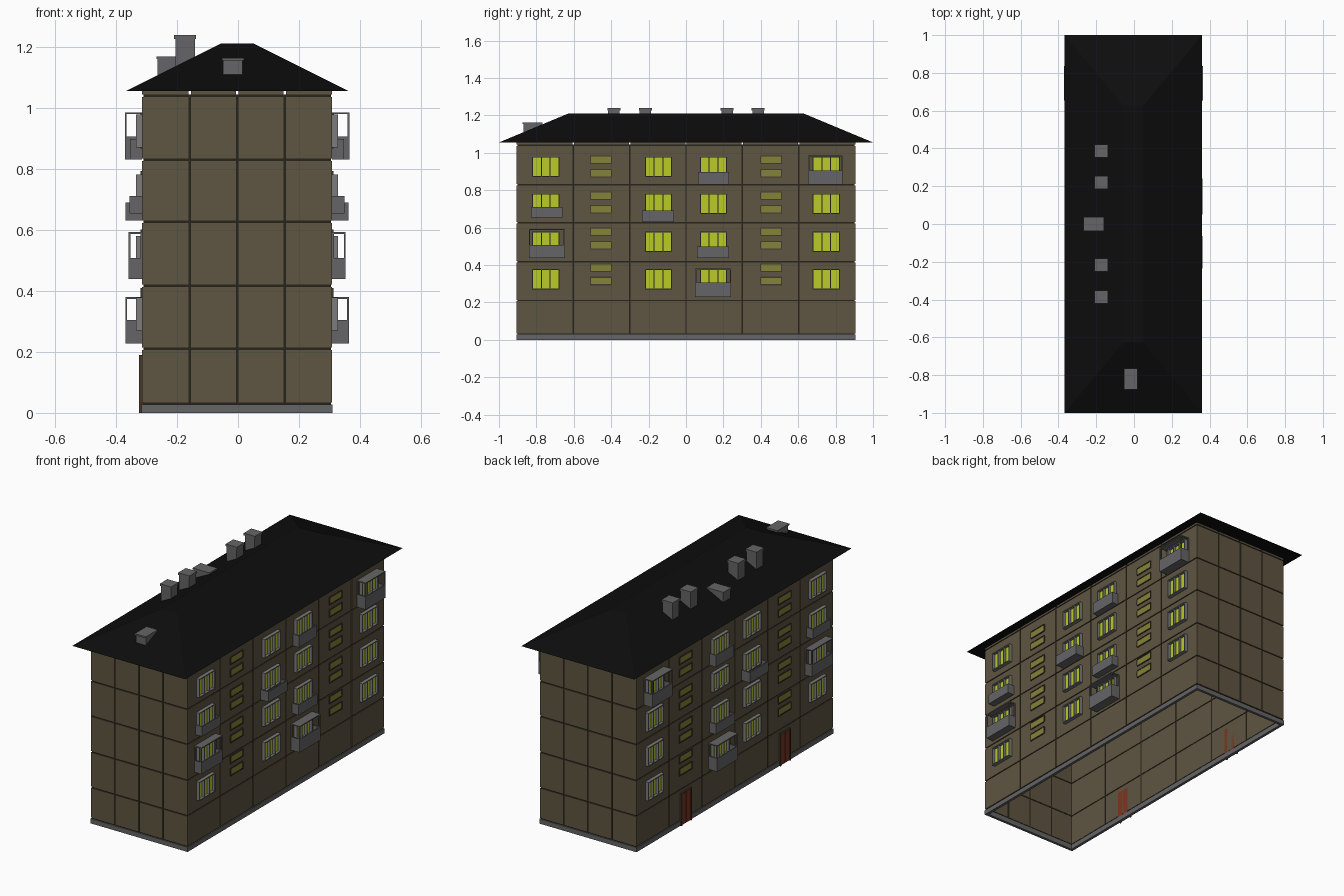
import bpy, bmesh
from mathutils import Vector

if "Cube" in bpy.data.objects:
    bpy.data.objects.remove(bpy.data.objects["Cube"])

CX = -0.003                      # the block sits slightly left of centre
HX, HY = 0.311, 0.905            # half sizes of the walls
FLOORS = [0.03, 0.21, 0.417, 0.626, 0.83, 1.04, 1.057]


def material(name, rgb):
    m = bpy.data.materials.new(name)
    m.diffuse_color = (*rgb, 1)
    m.use_nodes = True
    m.node_tree.nodes["Principled BSDF"].inputs["Base Color"].default_value = m.diffuse_color
    return m


WALL = material("wall_brown", (0.114, 0.091, 0.053))
SEAM = material("seam_dark", (0.02, 0.017, 0.011))
ROOF = material("roof_black", (0.004, 0.004, 0.004))
CONC = material("concrete", (0.13, 0.13, 0.135))
FRAME = material("frame_grey", (0.2, 0.2, 0.2))
LIT = material("lit_glass", (0.5, 0.6, 0.02))
DIM = material("dim_glass", (0.23, 0.23, 0.04))
WOOD = material("dark_wood", (0.06, 0.04, 0.025))
DOOR = material("door_red", (0.2, 0.035, 0.015))


def finish(name, bm, mat):
    bmesh.ops.recalc_face_normals(bm, faces=bm.faces)
    me = bpy.data.meshes.new(name)
    bm.to_mesh(me)
    bm.free()
    me.materials.append(mat)
    ob = bpy.data.objects.new(name, me)
    bpy.context.collection.objects.link(ob)
    return ob


def boxes(name, items, mat):
    """One object from boxes given as (x0, x1, y0, y1, z0, z1)."""
    bm = bmesh.new()
    for x0, x1, y0, y1, z0, z1 in items:
        vs = bmesh.ops.create_cube(bm, size=1)["verts"]
        mid = Vector((x0 + x1, y0 + y1, z0 + z1)) / 2
        for v in vs:
            v.co = Vector((v.co.x * abs(x1 - x0), v.co.y * (y1 - y0), v.co.z * (z1 - z0))) + mid
            v.co.x += CX
    return finish(name, bm, mat)


def ring(hx, hy, t, z0, z1):
    """Four wall strips forming a hollow rectangle."""
    return [(-hx, -hx + t, -hy, hy, z0, z1), (hx - t, hx, -hy, hy, z0, z1),
            (-hx + t, hx - t, -hy, -hy + t, z0, z1), (-hx + t, hx - t, hy - t, hy, z0, z1)]


def out(s, d0, d1, *rest):
    """Box on side s reaching from d0 to d1 outside the wall face."""
    return (s * (HX + d0), s * (HX + d1), *rest)


# wall panels with recessed seams between them
G, T = 0.004, 0.012
panels, seams = [], []
ys = [-HY + i * HY / 3 for i in range(7)]
xs = [-HX + i * HX / 2 for i in range(5)]
for z0, z1 in zip(FLOORS[:-1], FLOORS[1:]):
    z0, z1 = z0 + G, z1 - G / 2 if z1 > 1.05 else z1 - G
    for a, b in zip(ys[:-1], ys[1:]):
        a, b = (a if a == ys[0] else a + G), (b if b == ys[-1] else b - G)
        panels += [(HX - T, HX, a, b, z0, z1), (-HX, -HX + T, a, b, z0, z1)]
    for a, b in zip(xs[:-1], xs[1:]):
        a, b = (a + T if a == xs[0] else a + G), (b - T if b == xs[-1] else b - G)
        panels += [(a, b, -HY, -HY + T, z0, z1), (a, b, HY - T, HY, z0, z1)]
boxes("wall_panels", panels, WALL)

for z in FLOORS[:-1]:
    seams += ring(HX - 0.004, HY - 0.004, 0.006, z - G, z + G)
for s in (-1, 1):
    for y in ys[1:-1]:
        seams.append(out(s, -0.010, -0.004, y - G, y + G, 0.03, 1.04))
    for x in xs[1:-1]:
        a, b = sorted((s * (HY - 0.010), s * (HY - 0.004)))
        seams.append((x - G, x + G, a, b, 0.03, 1.04))
boxes("panel_seams", seams, SEAM)

# plinth
boxes("plinth", ring(HX + 0.002, HY + 0.002, 0.016, 0, 0.027), CONC)

# windows on both long sides
glass, frames, dim, dimframes = [], [], [], []
W, H, D, B = 0.070, 0.052, 0.020, 0.005
for s in (-1, 1):
    for y in (-0.75, -0.147, 0.147, 0.75):
        for z in (0.324, 0.525, 0.726, 0.924):
            glass.append(out(s, 0, 0.004, y - W, y + W, z - H, z + H))
            for k in range(4):
                m = y - W + k * 2 * W / 3
                frames.append(out(s, 0, D, m - B / 2, m + B / 2, z - H, z + H))
            for e in (-H, H):
                frames.append(out(s, 0, D, y - W - B / 2, y + W + B / 2, z + e - B / 2, z + e + B / 2))
    for y in (-0.455, 0.455):
        for k in range(4):
            for zc in (0.314, 0.386):
                z = zc + k * 0.192
                dim.append(out(s, 0, 0.003, y - 0.055, y + 0.055, z - 0.018, z + 0.018))
                for e in (-1, 1):
                    dimframes.append(out(s, 0, 0.005, y - 0.058, y + 0.058, z + e * 0.02 - 0.003, z + e * 0.02 + 0.003))
                    dimframes.append(out(s, 0, 0.005, y + e * 0.056 - 0.003, y + e * 0.056 + 0.003, z - 0.018, z + 0.018))
boxes("window_glass", glass, LIT)
boxes("window_frames", frames, FRAME)
boxes("stair_window_glass", dim, DIM)
boxes("stair_window_frames", dimframes, WOOD)

# balconies: y centre, half width, bottom, parapet top, depth, canopy top (0 = open)
BALCONIES = [
    (0.147, 0.083, 0.83, 0.898, 0.040, 0),
    (0.745, 0.092, 0.83, 0.905, 0.057, 0.985),
    (-0.745, 0.084, 0.653, 0.71, 0.041, 0),
    (-0.149, 0.086, 0.63, 0.69, 0.054, 0),
    (-0.744, 0.096, 0.438, 0.507, 0.045, 0.592),
    (0.145, 0.086, 0.438, 0.498, 0.042, 0),
    (0.145, 0.096, 0.228, 0.305, 0.055, 0.38),
]
trays, canopies = [], []
P = 0.006
for s in (-1, 1):
    for y, w, z0, z1, d, top in BALCONIES:
        trays.append(out(s, 0, d, y - w, y + w, z0, z0 + P))
        trays.append(out(s, d - P, d, y - w, y + w, z0 + P, z1))
        for a in (y - w, y + w - P):
            trays.append(out(s, 0, d - P, a, a + P, z0 + P, z1))
        if top:
            canopies.append(out(s, 0, d, y - w, y + w, top - P, top))
            for a in (y - w, y + w - P):
                canopies.append(out(s, d - P, d, a, a + P, z1, top - P))
                canopies.append(out(s, 0, P, a, a + P, z1, top - P))
boxes("balcony_parapets", trays, CONC)
boxes("balcony_canopies", canopies, CONC)

# entrance doors on the left side
leaves, jambs = [], []
for y in (-0.455, 0.455):
    for e in (-1, 1):
        a, b = sorted((y + e * 0.002, y + e * 0.04))
        leaves.append(out(-1, -0.012, 0.006, a, b, 0.002, 0.182))
        jambs.append(out(-1, 0, 0.010, y + e * 0.043 - 0.004, y + e * 0.043 + 0.004, 0, 0.182))
    jambs.append(out(-1, 0, 0.010, y - 0.047, y + 0.047, 0.182, 0.19))
    jambs.append(out(-1, 0, 0.004, y - 0.002, y + 0.002, 0.002, 0.182))
boxes("entrance_doors", leaves, DOOR)
boxes("door_frames", jambs, WOOD)

# hipped roof with a flat top
bm = bmesh.new()
for v in bmesh.ops.create_cube(bm, size=2)["verts"]:
    up = v.co.z > 0
    v.co = Vector((v.co.x * (0.054 if up else 0.364) + CX,
                   v.co.y * (0.628 if up else 1.0), 1.21 if up else 1.055))
finish("roof", bm, ROOF)

# chimneys with caps
stacks = []
for y in (-0.386, -0.217, 0.22, 0.386):
    stacks.append((-0.202, -0.138, y - 0.031, y + 0.031, 1.11, 1.225))
    stacks.append((-0.206, -0.134, y - 0.035, y + 0.035, 1.225, 1.238))
boxes("chimneys", stacks, CONC)

# roof hatches
boxes("roof_hatches", [
    (-0.260, -0.16, -0.033, 0.033, 1.10, 1.16), (-0.264, -0.155, -0.037, 0.037, 1.16, 1.168),
    (-0.046, 0.018, -0.869, -0.77, 1.105, 1.154), (-0.050, 0.022, -0.875, -0.766, 1.154, 1.163)], CONC)
